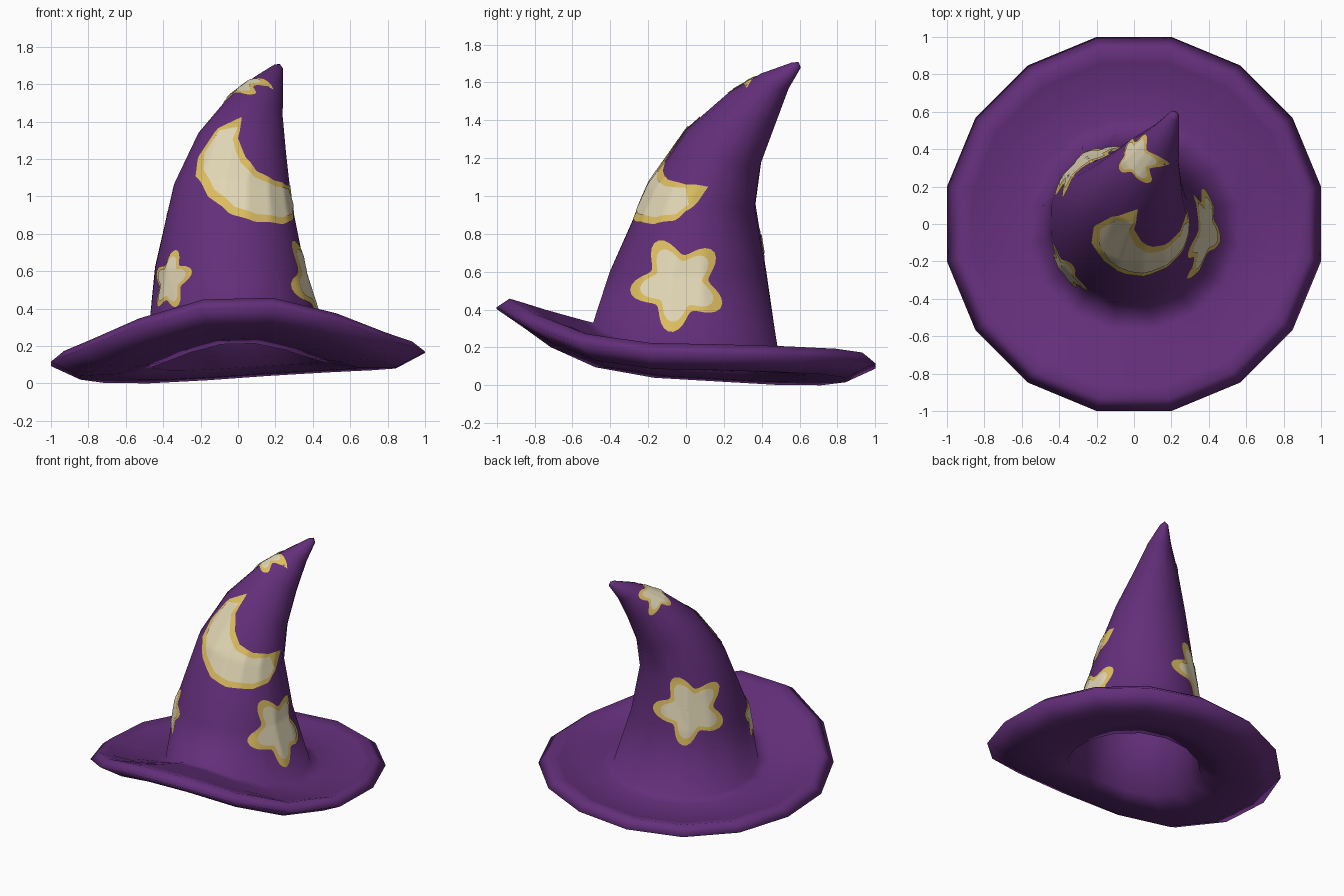
import bpy, bmesh, math
from mathutils import Vector
from mathutils.bvhtree import BVHTree

if "Cube" in bpy.data.objects:
    bpy.data.objects.remove(bpy.data.objects["Cube"])

SEG = 16


def material(name, rgb):
    m = bpy.data.materials.new(name)
    m.diffuse_color = (*rgb, 1)
    m.use_nodes = True
    m.node_tree.nodes["Principled BSDF"].inputs["Base Color"].default_value = m.diffuse_color
    return m


PURPLE = material("purple felt", (0.125, 0.028, 0.195))
GOLD = material("gold trim", (0.72, 0.51, 0.115))
CREAM = material("cream patch", (0.75, 0.67, 0.46))


def finish(bm, name, mat):
    me = bpy.data.meshes.new(name)
    for f in bm.faces:
        f.smooth = True
    bm.to_mesh(me)
    me.materials.append(mat)
    ob = bpy.data.objects.new(name, me)
    bpy.context.collection.objects.link(ob)
    return ob


def angles():
    return [math.radians(360 / SEG) * (i + 0.5) for i in range(SEG)]


def cone_ring(cx, cy, cz, rx, ry, sx, sy, skew, inset=0.0):
    """Sheared ring of the bent cone, flattened along the bend direction."""
    pts = []
    for a in angles():
        dx = (rx - inset) * math.cos(a + skew / 2)
        dy = (ry - inset) * math.sin(a - skew / 2)
        pts.append(Vector((cx + dx, cy + dy, cz - sx * dx - sy * dy - inset * 0.5)))
    return pts


def brim_ring(r, z, lift):
    """Wavy ring of the brim: turned up at the front, lowest at the back left."""
    pts = []
    for a in angles():
        c, s = math.cos(a), math.sin(a)
        dip = 0.042 * max(0, math.cos(a - math.radians(130))) ** 3 + 0.02 * max(0, s)
        h = z + 0.025 * c * r - dip * r + lift * max(0, -s) ** 2.7
        pts.append(Vector((r * c, r * s, h)))
    return pts


# Cone rings from tip to base: centre, radii, slopes, skew
CONE = [
    (0.215, 0.580, 1.688, 0.026, 0.026, 0.40, 0.50, 0.15),
    (0.165, 0.470, 1.606, 0.075, 0.075, 0.40, 0.50, 0.15),
    (0.095, 0.350, 1.465, 0.145, 0.130, 0.45, 0.58, 0.18),
    (0.020, 0.200, 1.260, 0.240, 0.200, 0.29, 0.45, 0.15),
    (-0.03, 0.085, 1.005, 0.320, 0.285, 0.17, 0.22, 0.10),
    (-0.04, 0.010, 0.600, 0.410, 0.420, 0.05, 0.00, 0.04),
]
# Brim profile from the cone base over the edge to the opening: radius, height, lift
BRIM = [(0.50, 0.17, 0.165), (0.58, 0.147, 0.21), (0.75, 0.15, 0.255), (0.88, 0.175, 0.27),
        (0.95, 0.195, 0.27), (1.02, 0.14, 0.28), (0.86, 0.06, 0.25), (0.65, 0.065, 0.18),
        (0.46, 0.10, 0.115)]

rings = [cone_ring(*c) for c in CONE] + [brim_ring(*b) for b in BRIM]
rings += [cone_ring(*c, inset=0.04) for c in reversed(CONE[2:])]

# Hat body: one continuous shell, hollow underneath
bm = bmesh.new()
loops = [[bm.verts.new(p) for p in ring] for ring in rings]
for a, b in zip(loops, loops[1:]):
    for i in range(SEG):
        j = (i + 1) % SEG
        bm.faces.new((a[i], b[i], b[j], a[j]))
for end, lift in ((loops[0], Vector((0.008, 0.015, 0.018))), (loops[-1], Vector((0, 0, 0.05)))):
    mid = sum((v.co for v in end), Vector()) / SEG
    tip = bm.verts.new(mid + lift)
    for i in range(SEG):
        bm.faces.new((end[i], end[(i + 1) % SEG], tip))
bmesh.ops.recalc_face_normals(bm, faces=bm.faces[:])
bmesh.ops.triangulate(bm, faces=bm.faces[:])
hat_tree = BVHTree.FromBMesh(bm)  # surface that the patches are laid on
finish(bm, "hat_body", PURPLE)
bm.free()


def patch(name, mat, origin, d, inner, outer, offset, closed, steps=10):
    """Strip between two flat outlines, projected along -d onto the cone."""
    d = Vector(d).normalized()
    right = Vector((0, 0, 1)).cross(d).normalized()
    up = d.cross(right)
    bm = bmesh.new()
    rows = []
    for (u0, v0), (u1, v1) in zip(inner, outer):
        row = []
        for k in range(steps + 1):
            t = k / steps
            p = Vector(origin) + right * (u0 + (u1 - u0) * t) + up * (v0 + (v1 - v0) * t)
            hit, n, _, _ = hat_tree.ray_cast(p + d * 2, -d)
            if hit is None:
                hit, n, _, _ = hat_tree.find_nearest(p)
            if n.dot(d) < 0:
                n = -n
            row.append(bm.verts.new(hit + n * offset))
        rows.append(row)
    n = len(rows)
    for i in range(n if closed else n - 1):
        a, b = rows[i], rows[(i + 1) % n]
        for k in range(steps):
            bm.faces.new((a[k], a[k + 1], b[k + 1], b[k]))
    bmesh.ops.remove_doubles(bm, verts=bm.verts[:], dist=0.0002)
    bm.normal_update()
    if sum((f.normal * f.calc_area() for f in bm.faces), Vector()).dot(d) < 0:
        bmesh.ops.reverse_faces(bm, faces=bm.faces[:])
    finish(bm, name, mat)
    bm.free()


def star(name, origin, d, radius, phase):
    """Rounded five-pointed star: gold plate with a smaller cream plate on top."""
    for part, mat, scale, off in (("trim", GOLD, 1.0, 0.004), ("fill", CREAM, 0.79, 0.008)):
        outline = []
        for i in range(60):
            a = math.tau * i / 60
            r = radius * scale * (0.62 + 0.38 * (0.5 + 0.5 * math.cos(5 * (a - math.radians(phase)))))
            outline.append((r * math.cos(a), r * math.sin(a)))
        patch(f"{name}_{part}", mat, origin, d, [(0, 0)] * 60, outline, off, True)


# Stars
star("right_star", (0.4, -0.04, 0.53), (1, 0, 0), 0.255, 44)
star("left_star", (-0.35, -0.23, 0.545), (-0.77, -0.64, 0), 0.165, 90)
star("back_star", (-0.26, 0.32, 0.755), (-0.6, 0.8, 0), 0.255, 42)
star("top_star", (0.03, 0.355, 1.555), (-0.65, 0.02, 0.76), 0.135, 84)


def sample(points, t):
    """Point at fraction t along an outline."""
    pts = [Vector(p) for p in points]
    lengths = [(b - a).length for a, b in zip(pts, pts[1:])]
    left = t * sum(lengths)
    for a, b, l in zip(pts, pts[1:], lengths):
        if left <= l:
            return a.lerp(b, left / l)
        left -= l
    return pts[-1]


# Crescent moon wrapped over the front right of the cone
MOON_DIR = (0.363, -0.882, 0.3)
MOON_OUTER = [(0.05, 1.375), (-0.084, 1.32), (-0.2, 1.17), (-0.245, 1.05), (-0.223, 0.915),
              (-0.14, 0.79), (-0.02, 0.737), (0.155, 0.734), (0.25, 0.78), (0.28, 0.86),
              (0.297, 1.0)]
MOON_INNER = [(0.05, 1.375), (-0.01, 1.24), (0.003, 1.12), (0.045, 1.035), (0.14, 0.985),
              (0.24, 0.98), (0.297, 1.0)]
N = 60
for part, mat, edge, t0, t1, off in (("trim", GOLD, 0.0, 0.0, 1.0, 0.004),
                                     ("fill", CREAM, 0.15, 0.12, 0.9, 0.008)):
    inner, outer = [], []
    for i in range(N + 1):
        t = t0 + (t1 - t0) * i / N
        a, b = sample(MOON_INNER, t), sample(MOON_OUTER, t)
        inner.append(tuple(a.lerp(b, edge)))
        outer.append(tuple(b.lerp(a, edge)))
    patch(f"moon_{part}", mat, (0, 0, 0), MOON_DIR, inner, outer, off, False)

# Stand the hat on the ground
low = min(v.co.z for v in bpy.data.objects["hat_body"].data.vertices)
for ob in bpy.context.collection.objects:
    ob.location.z = -low
